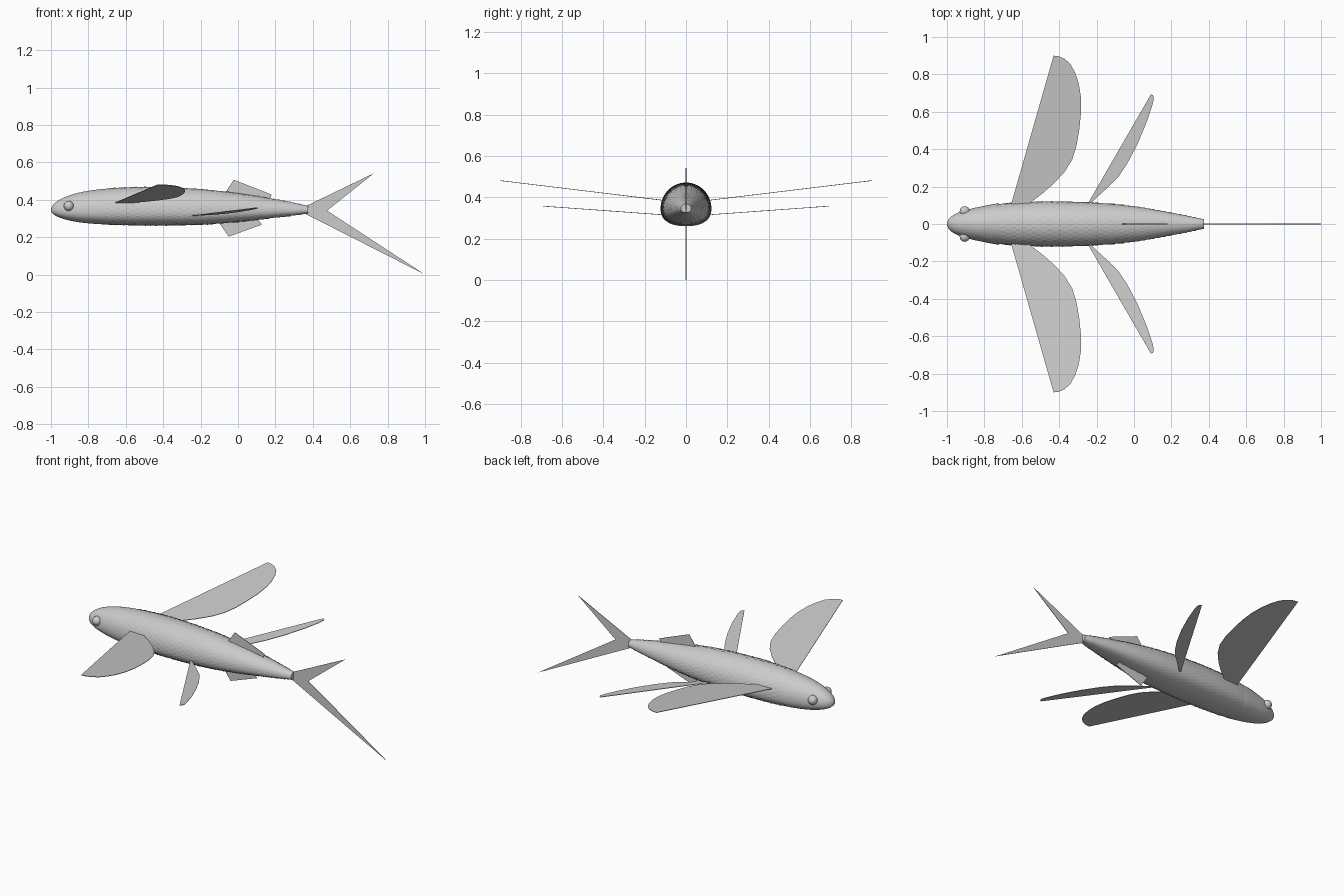
import bpy, bmesh, math
from mathutils import Vector

if "Cube" in bpy.data.objects:
    bpy.data.objects.remove(bpy.data.objects["Cube"])

# Body stations: x, top z, bottom z, half width
STATIONS = [(-1.0, .345, .345, 0), (-.97, .390, .312, .045), (-.9, .424, .289, .074),
            (-.8, .448, .274, .096), (-.65, .463, .266, .113), (-.45, .468, .263, .12),
            (-.2, .457, .267, .113), (0, .434, .282, .094), (.2, .402, .305, .06),
            (.375, .368, .326, .025)]
LENGTH, AXIS_Z = 1.375, .345


def to_t(x):
    return math.sqrt(max(0, x + 1) / LENGTH)


TS = [to_t(s[0]) for s in STATIONS]


def sample(t, k):
    """Smooth interpolation of one column of the stations."""
    t = min(max(t, 0), 1)
    i = max(j for j in range(len(TS) - 1) if TS[j] <= t)

    def slope(j):
        a, b = max(j - 1, 0), min(j + 1, len(TS) - 1)
        return (STATIONS[b][k] - STATIONS[a][k]) / (TS[b] - TS[a])
    h = TS[i + 1] - TS[i]
    u = (t - TS[i]) / h
    return ((2*u**3 - 3*u*u + 1) * STATIONS[i][k] + (u**3 - 2*u*u + u) * h * slope(i)
            + (3*u*u - 2*u**3) * STATIONS[i + 1][k] + (u**3 - u*u) * h * slope(i + 1))


def skin(x, a, lift=0):
    """Point on the body; angle 0 is the +y side, 90 degrees is the back."""
    t = to_t(x)
    c, s = math.cos(a), math.sin(a)
    e = 1 if s >= 0 else .83
    w = sample(t, 3) + lift
    h = (sample(t, 1) - AXIS_Z if s >= 0 else AXIS_Z - sample(t, 2)) + lift
    return Vector((x, w * math.copysign(abs(c)**e, c), AXIS_Z + h * math.copysign(abs(s)**e, s)))


def make(name, bm, smooth=True):
    mesh = bpy.data.meshes.new(name)
    bm.to_mesh(mesh)
    bm.free()
    ob = bpy.data.objects.new(name, mesh)
    bpy.context.collection.objects.link(ob)
    if smooth:
        for p in mesh.polygons:
            p.use_smooth = True
    return ob


# Body: lofted rings
bm = bmesh.new()
N, R = 48, 48
rings = []
for i in range(1, R + 1):
    x = -1 + LENGTH * (i / R)**2
    rings.append([bm.verts.new(skin(x, math.tau * j / N)) for j in range(N)])
nose = bm.verts.new((-1, 0, AXIS_Z))
for j in range(N):
    k = (j + 1) % N
    bm.faces.new((nose, rings[0][k], rings[0][j]))
    for r, q in zip(rings, rings[1:]):
        bm.faces.new((r[j], r[k], q[k], q[j]))
bm.faces.new(rings[-1])
bmesh.ops.recalc_face_normals(bm, faces=bm.faces)
body = make("body", bm)
body.data.polygons[-1].use_smooth = False

# Scales: staggered small plates lifted at their rear edge
bm = bmesh.new()
ROWS, AROUND = 38, 28
for i in range(ROWS):
    x0 = -.715 + i * .0275
    step = math.tau / AROUND
    for j in range(AROUND):
        a0 = (j + .5 * (i % 2)) * step
        pts = [skin(x0, a0 + step * .45, .0003), skin(x0, a0 - step * .45, .0003)]
        for k in range(5):
            b = -math.pi / 2 + math.pi * k / 4
            pts.append(skin(min(x0 + .016 + .018 * math.cos(b), .374),
                            a0 + step * .48 * math.sin(b), .001 + .002 * math.cos(b)))
        f = bm.faces.new([bm.verts.new(p) for p in pts])
        f.normal_update()
        mid = f.calc_center_median()
        if f.normal.dot(mid - Vector((mid.x, 0, AXIS_Z))) < 0:
            f.normal_flip()
make("scales", bm)

# Gill covers: side patches with a raised rear rim
for side, name in ((0, "gill_cover_left"), (math.pi, "gill_cover_right")):
    bm = bmesh.new()
    grid = []
    for i in range(9):
        u = i / 8
        row = []
        for j in range(17):
            v = j / 8 - 1
            x = -.82 + u * (.10 - .05 * v * v)
            row.append(bm.verts.new(skin(x, side + v * .95, .005 * u * (1 - v * v))))
        grid.append(row)
    for r, q in zip(grid, grid[1:]):
        for j in range(16):
            f = (r[j], r[j + 1], q[j + 1], q[j])
            bm.faces.new(f[::-1])
    make(name, bm)


# Fins: thin flat outlines
def fin(name, points, mirror=False):
    bm = bmesh.new()
    bm.faces.new([bm.verts.new(p) for p in points])
    bmesh.ops.recalc_face_normals(bm, faces=bm.faces)
    ob = make(name, bm, False)
    sol = ob.modifiers.new("thickness", 'SOLIDIFY')
    sol.thickness, sol.offset = .003, 0
    if mirror:
        ob.modifiers.new("mirror", 'MIRROR').use_axis = (False, True, False)
    return ob


def spread(outline, z, slope):
    return [(x, y, z + slope * (y - .11)) for x, y in outline]


pectoral = [(-.67, .06), (-.43, .9), (-.40, .896), (-.37, .882), (-.34, .855), (-.315, .81),
            (-.295, .75), (-.284, .68), (-.283, .6), (-.292, .51), (-.307, .42), (-.33, .345),
            (-.37, .28), (-.43, .215), (-.49, .163), (-.55, .117), (-.6, .06)]
pelvic = [(-.275, .06), (.09, .692), (.102, .688), (.106, .672), (.098, .635), (.068, .545),
          (.02, .43), (-.035, .325), (-.085, .25), (-.135, .2), (-.19, .15), (-.235, .108), (-.26, .06)]
fin("pectoral_fins", spread(pectoral, .385, .121), True)
fin("pelvic_fins", spread(pelvic, .315, .072), True)


def upright(outline):
    return [(x, 0, z) for x, z in outline]


fin("dorsal_fin", upright([(-.08, .42), (-.022, .507), (.18, .428), (.165, .39)]))
fin("anal_fin", upright([(-.11, .29), (-.05, .203), (.128, .267), (.09, .32)]))
fin("tail_fin", upright([(.34, .355), (.727, .542), (.476, .342), (1, 0), (.34, .335)]))

# Eyes
for y, name in ((.068, "left_eye"), (-.068, "right_eye")):
    bm = bmesh.new()
    bmesh.ops.create_uvsphere(bm, u_segments=24, v_segments=16, radius=.027)
    bmesh.ops.translate(bm, verts=bm.verts, vec=(-.905, y, .367))
    make(name, bm)
